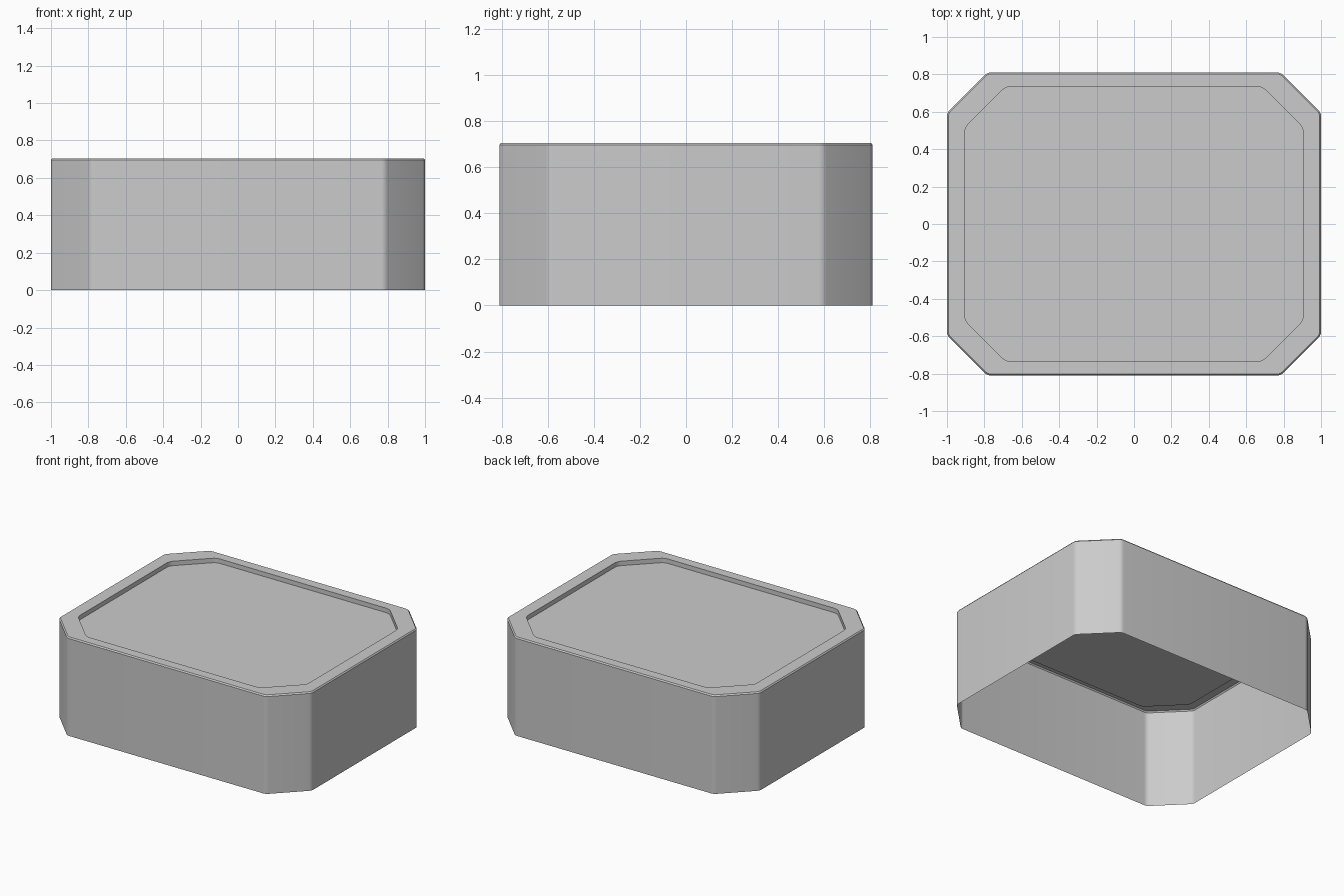
import bpy, bmesh
from mathutils import Vector
from math import radians

if "Cube" in bpy.data.objects:
    bpy.data.objects.remove(bpy.data.objects["Cube"])


def outline(hx, hy, cut, soft, steps=4):
    """Rectangle with cut corners, each resulting corner softly rounded."""
    quad = [(hx, hy - cut), (hx - cut, hy)]
    corners = []
    for sx, sy in ((1, 1), (-1, 1), (-1, -1), (1, -1)):
        pts = [Vector((x * sx, y * sy)) for x, y in quad]
        corners += pts if sx * sy > 0 else pts[::-1]
    result = []
    for i, c in enumerate(corners):
        a = c + (corners[i - 1] - c).normalized() * soft
        b = c + (corners[(i + 1) % 8] - c).normalized() * soft
        for k in range(steps + 1):
            t = k / steps
            result.append(a * (1 - t) ** 2 + c * 2 * t * (1 - t) + b * t ** 2)
    return result


bm = bmesh.new()


def ring(z, *shape):
    return [bm.verts.new((p.x, p.y, z)) for p in outline(*shape)]


# Open-bottomed walls, narrow edge bevel, flat rim and recess wall
rings = [
    ring(0.0, 1.0, 0.81, 0.215, 0.02),
    ring(0.696, 1.0, 0.81, 0.215, 0.02),
    ring(0.705, 0.993, 0.803, 0.212, 0.02),
    ring(0.705, 0.905, 0.735, 0.22, 0.03),
    ring(0.673, 0.905, 0.735, 0.22, 0.03),
]
for low, high in zip(rings, rings[1:]):
    n = len(low)
    for i in range(n):
        j = (i + 1) % n
        bm.faces.new((low[i], low[j], high[j], high[i]))

# Recessed top panel
bm.faces.new(rings[-1])

mesh = bpy.data.meshes.new("tray_cover")
bm.to_mesh(mesh)
bm.free()
cover = bpy.data.objects.new("tray_cover", mesh)
bpy.context.collection.objects.link(cover)
bpy.context.view_layer.objects.active = cover
cover.select_set(True)
bpy.ops.object.shade_smooth_by_angle(angle=radians(30))
